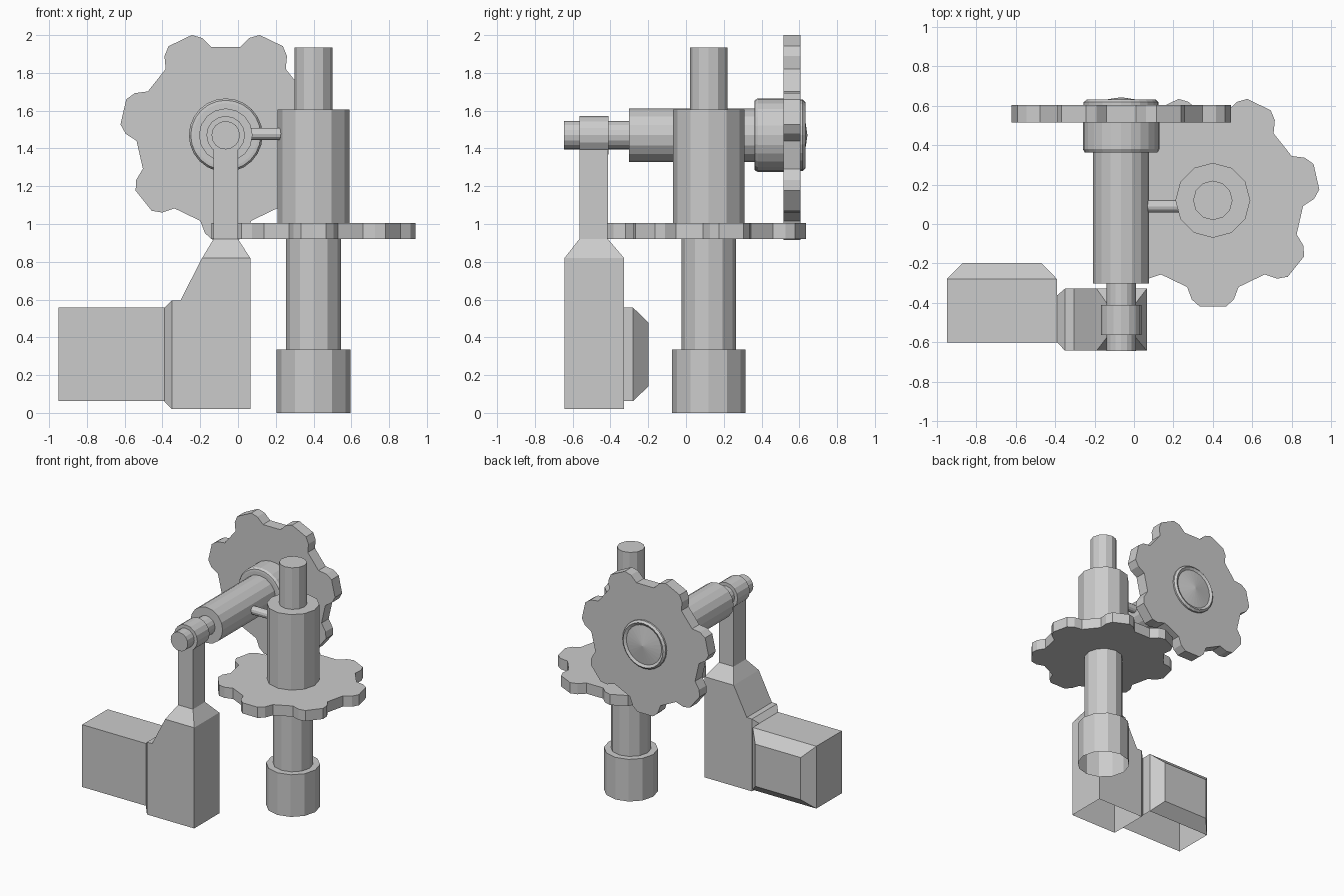
import bpy, bmesh, math
from mathutils import Vector

cube = bpy.data.objects.get("Cube")
if cube:
    bpy.data.objects.remove(cube, do_unlink=True)

COLOUR = (0.6, 0.6, 0.6, 1)
grey = bpy.data.materials.new("plain_grey")
grey.use_nodes = True
grey.diffuse_color = COLOUR
grey.node_tree.nodes["Principled BSDF"].inputs["Base Color"].default_value = COLOUR


def place(axis, u, v, h):
    """Point with height h along the axis and u, v across it."""
    return {"x": (h, u, v), "y": (u, h, v), "z": (u, v, h)}[axis]


def loft(name, rings, start=True, end=True):
    """Skin a list of equal rings, with optional end caps."""
    bm = bmesh.new()
    rows = [[bm.verts.new(p) for p in ring] for ring in rings]
    n = len(rows[0])
    for a, b in zip(rows, rows[1:]):
        for i in range(n):
            j = (i + 1) % n
            bm.faces.new((a[i], a[j], b[j], b[i]))
    if start:
        bm.faces.new(rows[0])
    if end:
        bm.faces.new(rows[-1])
    bmesh.ops.remove_doubles(bm, verts=bm.verts, dist=0.0005)
    bmesh.ops.recalc_face_normals(bm, faces=bm.faces)
    mesh = bpy.data.meshes.new(name)
    bm.to_mesh(mesh)
    bm.free()
    mesh.materials.append(grey)
    obj = bpy.data.objects.new(name, mesh)
    bpy.context.collection.objects.link(obj)
    return obj


def lathe(name, axis, centre, profile, sides=12, start=True, end=True):
    """Turn a (radius, height) profile about an axis."""
    angles = [math.tau * i / sides for i in range(sides)]
    rings = [[place(axis, centre[0] + r * math.cos(a), centre[1] + r * math.sin(a), h)
              for a in angles] for r, h in profile]
    return loft(name, rings, start, end)


def blocks(name, axis, sections, start=True, end=True):
    """Skin rectangles given as (height, u0, u1, v0, v1)."""
    rings = [[place(axis, u, v, h) for u, v in ((a, c), (b, c), (b, d), (a, d))]
             for h, a, b, c, d in sections]
    return loft(name, rings, start, end)


def gear(name, axis, centre, low, high, scale):
    """Seven-lobed wheel with one lobe pointing down."""
    half = ((7, 0.56), (12, 0.53), (16.5, 0.473))
    tooth = [(-a, r) for a, r in reversed(half)] + list(half)
    outline = []
    for k in range(7):
        for a, r in tooth:
            t = math.radians(a - 90 + k * 360 / 7)
            outline.append((centre[0] + scale * r * math.cos(t),
                            centre[1] + scale * r * math.sin(t)))
    return loft(name, [[place(axis, u, v, h) for u, v in outline] for h in (low, high)])


# Upright axle, open underneath
UP = (0.4, 0.12)
lathe("upright_base", "z", UP, [(0.195, 0), (0.195, 0.335), (0.145, 0.335)],
      start=False, end=False)
lathe("upright_shaft", "z", UP, [(0.145, 0.335), (0.145, 0.925)], start=False, end=False)
gear("upright_gear", "z", UP, 0.92, 1.005, 0.97)
lathe("upright_sleeve", "z", UP, [(0.19, 1.0), (0.19, 1.605)])
lathe("upright_pin", "z", UP, [(0.1, 1.6), (0.1, 1.935)])

# Level axle
LEVEL = (-0.065, 1.47)
lathe("level_pin", "y", LEVEL, [(0.075, -0.645), (0.075, -0.29)], 16)
lathe("bracket_ring", "y", LEVEL, [(0.102, -0.563), (0.102, -0.41)], 16)
lathe("level_shaft", "y", LEVEL, [(0.142, -0.302), (0.142, 0.4)], 16)
lathe("level_hub", "y", LEVEL, [(0.17, 0.362), (0.185, 0.364), (0.195, 0.38), (0.195, 0.53)], 24)
gear("level_gear", "y", LEVEL, 0.515, 0.605, 1)
lathe("hub_cap", "y", LEVEL,
      [(0.19, 0.59), (0.19, 0.618), (0.175, 0.632), (0.155, 0.62), (0, 0.643)], 24, end=False)

# Pin joining the two axles
lathe("link_pin", "x", (0.09, 1.477), [(0.032, 0.05), (0.032, 0.24)])

# Stand that carries the level axle, open underneath
blocks("stand", "z", [
    (0.02, -0.35, 0.065, -0.643, -0.328),
    (0.595, -0.35, 0.065, -0.643, -0.328),
    (0.595, -0.305, 0.065, -0.643, -0.328),
    (0.82, -0.19, 0.065, -0.643, -0.328),
    (0.92, -0.13, 0, -0.565, -0.413),
    (1.43, -0.13, 0, -0.565, -0.413)], start=False)
blocks("stand_flange", "x", [
    (-0.35, -0.643, -0.328, 0.02, 0.595),
    (-0.39, -0.6, -0.362, 0.06, 0.557)], start=False, end=False)

# Side box with a chamfered back, open underneath
box = blocks("side_box", "y", [
    (-0.6, -0.95, -0.39, 0.062, 0.557),
    (-0.28, -0.95, -0.39, 0.062, 0.557),
    (-0.198, -0.87, -0.47, 0.142, 0.477)])
bm = bmesh.new()
bm.from_mesh(box.data)
under = [f for f in bm.faces if f.normal.dot(Vector((0, 0, -1))) > 0.99]
bmesh.ops.delete(bm, geom=under, context="FACES")
bm.to_mesh(box.data)
bm.free()
